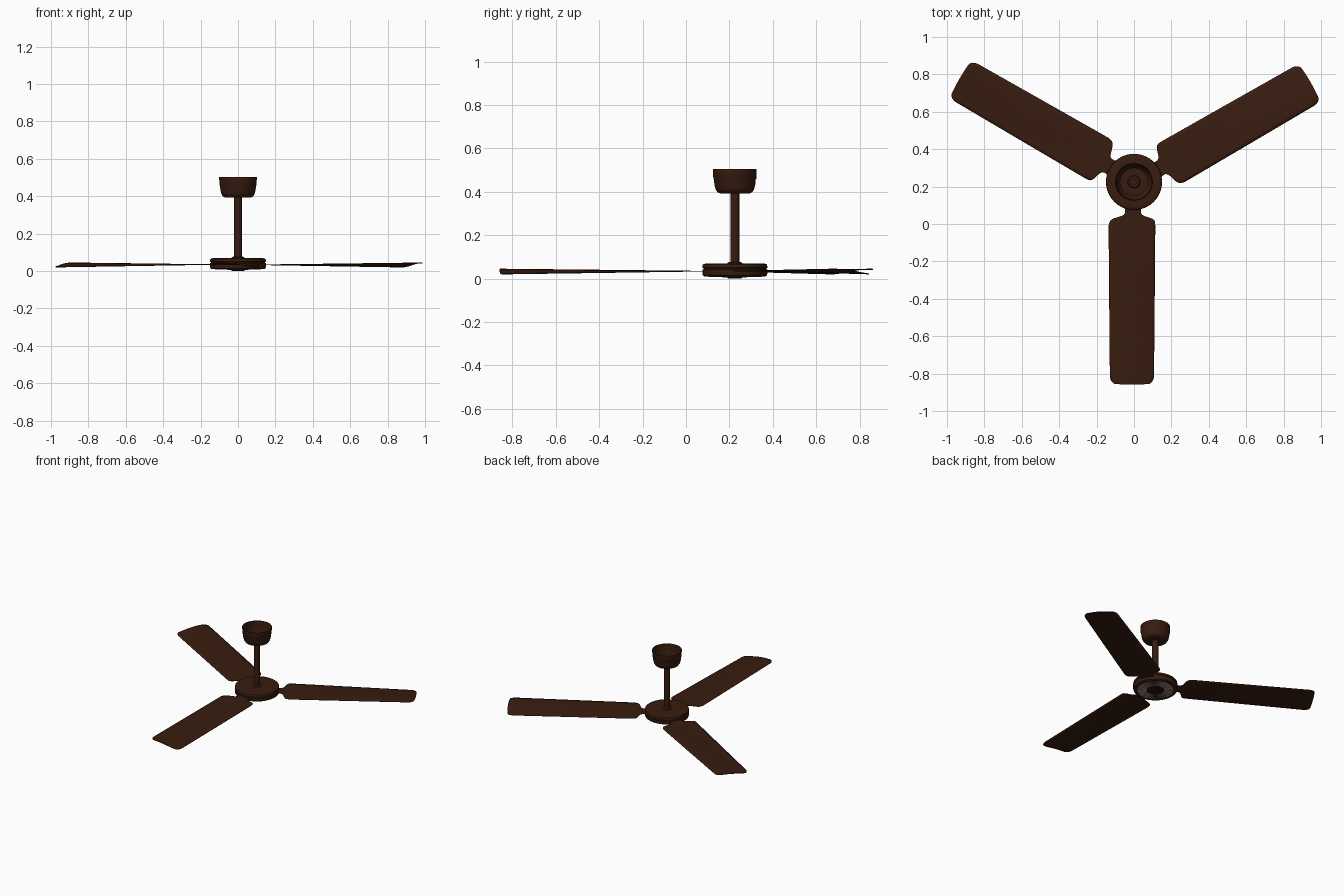
import bpy, bmesh, math
from mathutils import Matrix

if "Cube" in bpy.data.objects:
    bpy.data.objects.remove(bpy.data.objects["Cube"])

CY = 0.225  # hub axis position on y


def mat(name, col):
    m = bpy.data.materials.new(name)
    m.diffuse_color = (*col, 1)
    m.use_nodes = True
    m.node_tree.nodes["Principled BSDF"].inputs["Base Color"].default_value = m.diffuse_color
    return m


BROWN = mat("dark_brown", (0.04, 0.012, 0.005))
DARK = mat("darker_brown", (0.018, 0.007, 0.004))
SILVER = mat("coil_metal", (0.36, 0.22, 0.21))


def finish(bm, name, material, angle=35):
    bmesh.ops.recalc_face_normals(bm, faces=bm.faces)
    me = bpy.data.meshes.new(name)
    bm.to_mesh(me)
    bm.free()
    ob = bpy.data.objects.new(name, me)
    bpy.context.collection.objects.link(ob)
    me.materials.append(material)
    ob.location.y = CY
    bpy.ops.object.select_all(action='DESELECT')
    ob.select_set(True)
    bpy.context.view_layer.objects.active = ob
    bpy.ops.object.shade_smooth_by_angle(angle=math.radians(angle))
    return ob


def lathe(name, profile, material, n=64):
    """Revolve (radius, z) points around the fan axis."""
    bm = bmesh.new()
    vs = [bm.verts.new((r, 0, z)) for r, z in profile]
    es = [bm.edges.new(p) for p in zip(vs, vs[1:])]
    bmesh.ops.spin(bm, geom=vs + es, cent=(0, 0, 0), axis=(0, 0, 1),
                   angle=2 * math.pi, steps=n, use_duplicate=False)
    bmesh.ops.remove_doubles(bm, verts=bm.verts, dist=1e-5)
    return finish(bm, name, material)


def lerp(table, x):
    for (x0, y0), (x1, y1) in zip(table, table[1:]):
        if x <= x1:
            return y0 + (y1 - y0) * max(0, (x - x0) / (x1 - x0))
    return table[-1][1]


# ceiling canopy: open cup with a step below the rim
lathe("ceiling_canopy", [(0, 0.392), (0.066, 0.392), (0.08, 0.398), (0.089, 0.412),
      (0.094, 0.432), (0.096, 0.455), (0.099, 0.46), (0.101, 0.504), (0.097, 0.504),
      (0.094, 0.46), (0.09, 0.432), (0.084, 0.412), (0.074, 0.402), (0, 0.40)], BROWN)
lathe("hanger_socket", [(0, 0.40), (0.034, 0.40), (0.034, 0.415), (0.028, 0.42),
      (0.014, 0.42), (0.014, 0.41), (0, 0.41)], BROWN, 32)

# down rod with collar
lathe("down_rod", [(0, 0.06), (0.021, 0.06), (0.021, 0.41), (0, 0.41)], BROWN, 32)
lathe("rod_collar", [(0, 0.064), (0.036, 0.064), (0.034, 0.073), (0.026, 0.077),
      (0, 0.077)], BROWN, 32)

# motor housing with a side groove and an underside recess
lathe("motor_housing", [(0, 0.069), (0.13, 0.069), (0.142, 0.068), (0.148, 0.064),
      (0.15, 0.057), (0.15, 0.05), (0.145, 0.048), (0.145, 0.043), (0.15, 0.041),
      (0.15, 0.022), (0.147, 0.014), (0.14, 0.01), (0.122, 0.01), (0.12, 0.02),
      (0, 0.02)], BROWN)
lathe("bottom_cap", [(0, 0.0), (0.03, 0.0), (0.033, 0.004), (0.055, 0.005),
      (0.06, 0.009), (0.06, 0.021), (0, 0.021)], DARK, 48)

# radial coil fins under the housing
bm = bmesh.new()
N = 60
for i in range(N):
    m = (Matrix.Rotation(2 * math.pi * i / N, 4, 'Z') @ Matrix.Translation((0.09, 0, 0.0145))
         @ Matrix.Diagonal((0.064, 0.0055, 0.013, 1)))
    bmesh.ops.create_cube(bm, size=1, matrix=m)
finish(bm, "coil_fins", SILVER)

# blade outline: distance from the axis -> half width
HALF = [(0.13, 0.05), (0.15, 0.042), (0.165, 0.042), (0.177, 0.05), (0.184, 0.066),
        (0.189, 0.083), (0.196, 0.104), (0.204, 0.116), (0.215, 0.122), (0.235, 0.125),
        (0.6, 0.122), (1.04, 0.118), (1.055, 0.115), (1.068, 0.108), (1.076, 0.1),
        (1.08, 0.09)]
STATIONS = sorted([p[0] for p in HALF] + [0.3 + 0.06 * i for i in range(5)]
                  + [0.66 + 0.06 * i for i in range(7)])
# tip cross-section height across the width, high leading side first
CAMBER = [(-1, 0.008), (-0.75, 0.010), (-0.3, 0.008), (0.1, 0.002), (0.5, -0.007),
          (0.8, -0.012), (1, -0.013)]
COLS = 12


def blade(name, angle):
    bm = bmesh.new()
    rows = []
    for r in STATIONS:
        w = lerp(HALF, r)
        twist = max(0, (r - 0.2) / 0.88)
        off = -0.011 * min(1, max(0.5, (r - 0.13) / 0.1))
        row = []
        for j in range(COLS + 1):
            t = -1 + 2 * j / COLS
            bow = 0.004 * (1 - t * t) * max(0, (r - 1.04) / 0.04)
            row.append(bm.verts.new((t * w + off, -r - bow,
                                     0.034 + twist * lerp(CAMBER, t * w / 0.12))))
        rows.append(row)
    for a, b in zip(rows, rows[1:]):
        for j in range(COLS):
            bm.faces.new((a[j], b[j], b[j + 1], a[j + 1]))
    ob = finish(bm, name, BROWN)
    s = ob.modifiers.new("thickness", 'SOLIDIFY')
    s.thickness, s.offset = 0.004, 0
    ob.rotation_euler.z = angle


for k in range(3):
    blade(f"fan_blade_{k + 1}", 2 * math.pi * k / 3)
